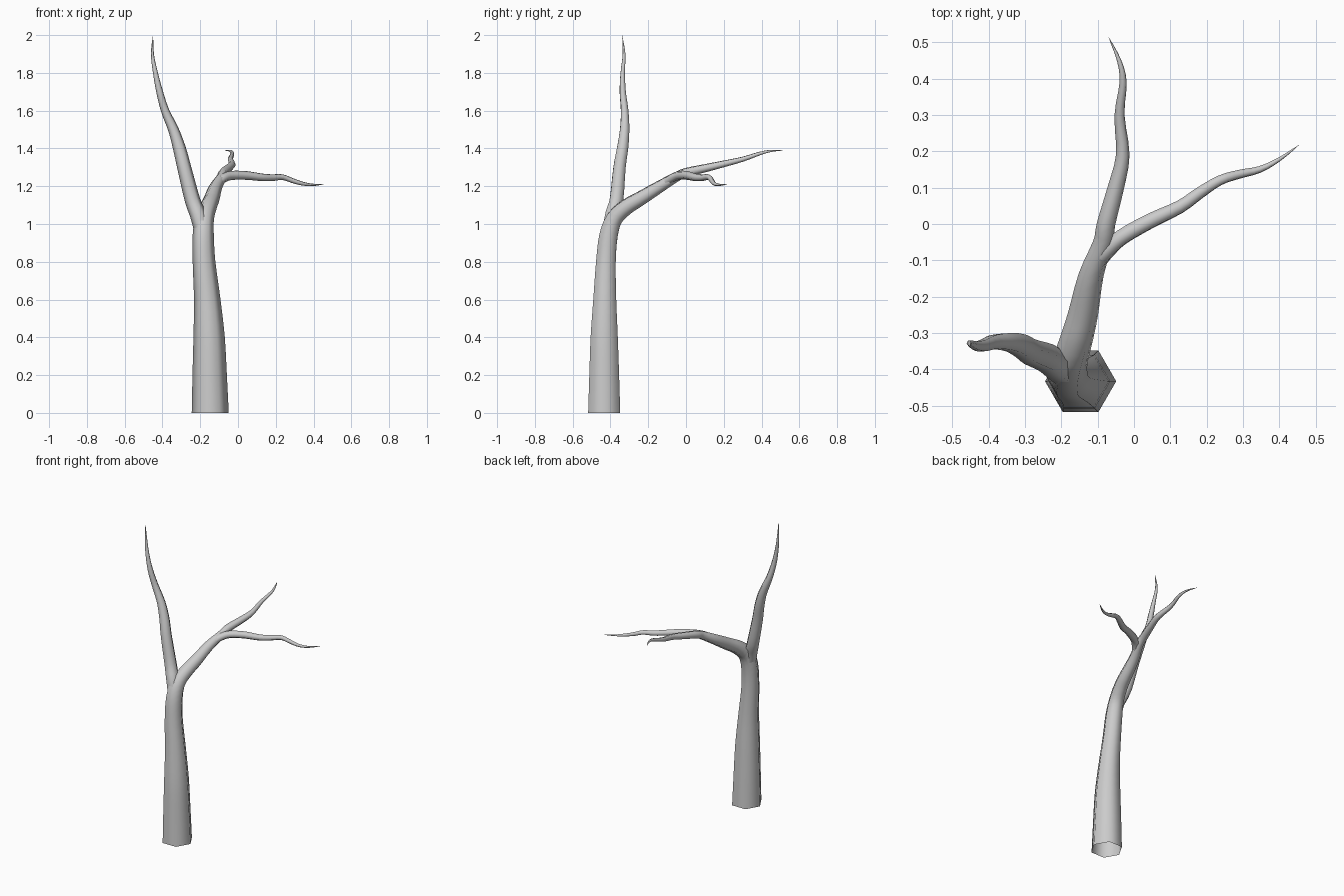
import bpy, bmesh, math
from mathutils import Vector

if "Cube" in bpy.data.objects:
    bpy.data.objects.remove(bpy.data.objects["Cube"])

SIDES = 6


def smooth_path(pts, steps):
    """Catmull-Rom through (x, y, z, radius) points."""
    p = [Vector(q) for q in pts]
    p = [2 * p[0] - p[1]] + p + [2 * p[-1] - p[-2]]
    out = []
    for i in range(1, len(p) - 2):
        a, b, c, d = p[i - 1:i + 3]
        for s in range(steps):
            t = s / steps
            out.append(0.5 * (2 * b + (c - a) * t + (2 * a - 5 * b + 4 * c - d) * t * t
                              + (3 * b - a - 3 * c + d) * t ** 3))
    return out + [p[-2]]


def limb(name, pts, steps=3, flat_start=False):
    """Six-sided tapering tube, open at the start and pointed at the tip."""
    path = smooth_path(pts, steps)
    pos = [q.to_3d() for q in path]
    bm = bmesh.new()
    side = Vector((1, 0, 0))
    rings = []
    for i, c in enumerate(pos[:-1]):
        tan = (pos[i + 1] - pos[max(i - 1, 0)]).normalized()
        if i == 0 and flat_start:
            tan = Vector((0, 0, 1))
        side = (side - tan * side.dot(tan)).normalized()
        up = tan.cross(side)
        r = max(path[i][3], 0.001)
        rings.append([bm.verts.new(c + r * (math.cos(a) * side + math.sin(a) * up))
                      for a in (k * math.tau / SIDES for k in range(SIDES))])
    for lo, hi in zip(rings, rings[1:]):
        for k in range(SIDES):
            n = (k + 1) % SIDES
            bm.faces.new((lo[k], lo[n], hi[n], hi[k]))
    tip = bm.verts.new(pos[-1])
    for k in range(SIDES):
        bm.faces.new((rings[-1][k], rings[-1][(k + 1) % SIDES], tip))
    for f in bm.faces:
        f.smooth = True
    mesh = bpy.data.meshes.new(name)
    bm.to_mesh(mesh)
    bm.free()
    ob = bpy.data.objects.new(name, mesh)
    bpy.context.collection.objects.link(ob)
    return ob


# Trunk, bending over into the long back branch
limb("trunk_and_back_branch", [
    (-.147, -.433, 0, .098), (-.15, -.433, .2, .091), (-.153, -.433, .4, .083),
    (-.163, -.43, .6, .07), (-.18, -.424, .8, .060), (-.184, -.41, .94, .056),
    (-.177, -.378, 1.03, .050), (-.158, -.315, 1.09, .046), (-.14, -.246, 1.132, .042),
    (-.118, -.14, 1.197, .035), (-.085, -.05, 1.25, .028), (-.077, 0, 1.272, .026),
    (-.05, .1, 1.295, .023), (-.031, .19, 1.316, .019), (-.04, .3, 1.343, .014),
    (-.03, .39, 1.373, .010), (-.041, .45, 1.387, .006), (-.07, .515, 1.39, .001),
], flat_start=True)

# Tall left branch
limb("left_branch", [
    (-.19, -.405, .97, .043), (-.212, -.39, 1.05, .043), (-.242, -.368, 1.13, .041),
    (-.285, -.352, 1.3, .037), (-.31, -.336, 1.4, .034), (-.342, -.325, 1.5, .028),
    (-.386, -.325, 1.6, .022), (-.415, -.335, 1.7, .018), (-.437, -.335, 1.8, .013),
    (-.453, -.328, 1.9, .008), (-.45, -.338, 2.0, .001),
])

# Right twig growing out of the back branch
limb("right_twig", [
    (-.098, -.105, 1.222, .022), (-.075, -.075, 1.243, .024), (-.035, -.037, 1.257, .024),
    (.044, .008, 1.257, .023), (.126, .047, 1.247, .020), (.18, .085, 1.245, .018),
    (.236, .12, 1.248, .015), (.29, .137, 1.229, .013), (.346, .15, 1.213, .010),
    (.4, .178, 1.207, .006), (.455, .218, 1.211, .001),
])
